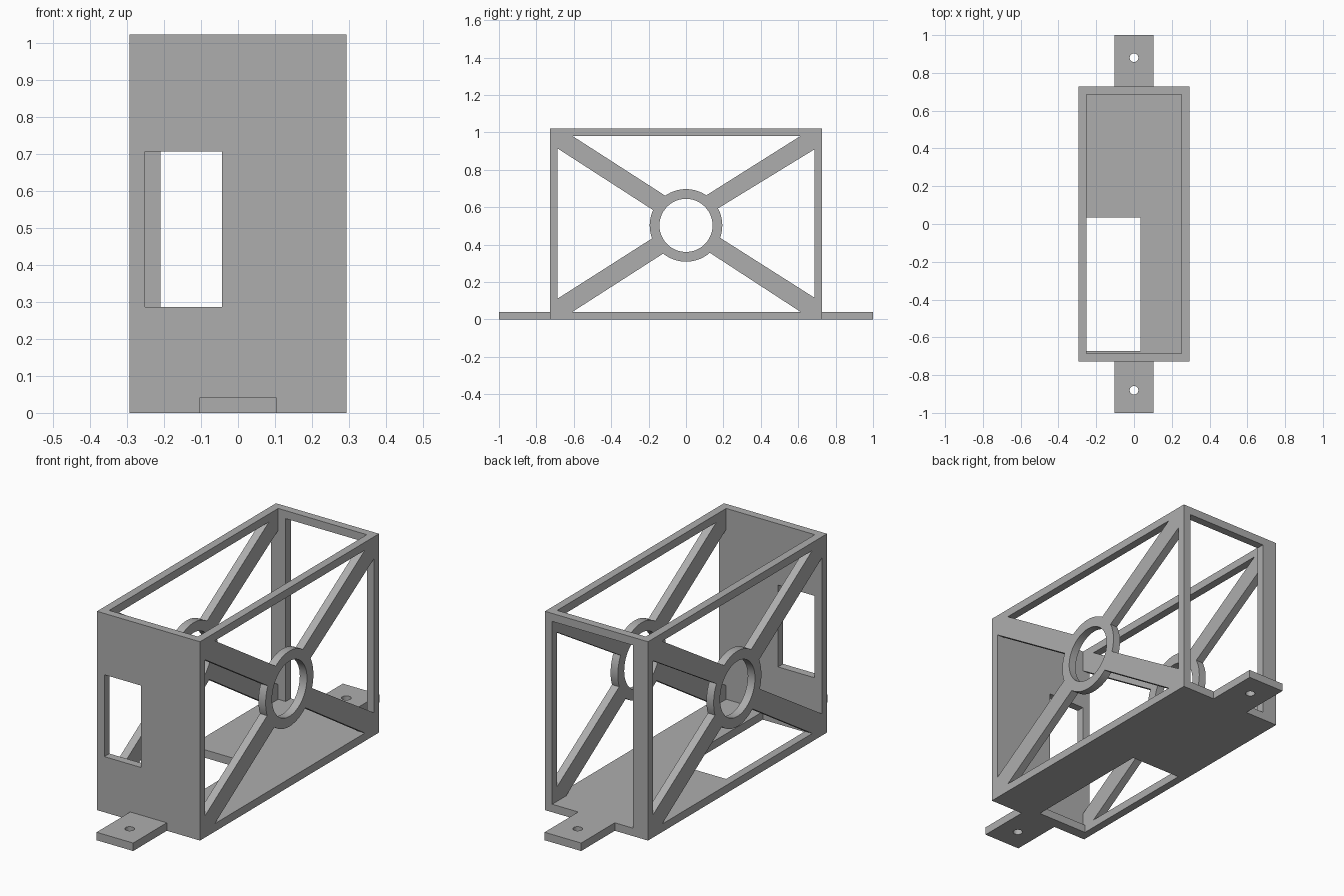
import bpy
from math import radians, cos, sin
from mathutils import Matrix

default = bpy.data.objects.get("Cube")
if default:
    bpy.data.objects.remove(default, do_unlink=True)

grey = bpy.data.materials.new("plain grey")
grey.use_nodes = True
COLOUR = (0.42, 0.42, 0.42, 1)
grey.diffuse_color = COLOUR
grey.node_tree.nodes["Principled BSDF"].inputs["Base Color"].default_value = COLOUR

# Overall dimensions
W, L, H = 0.293, 0.727, 1.022     # half width, half length, height
T = 0.041                         # wall thickness
IN_X, IN_Y = W - T, L - T
RING_Z, RING_OUT, RING_IN = 0.503, 0.194, 0.142

# Plate planes: local x, y, z mapped to model axes
FLAT = Matrix.Identity(4)
FACING_X = Matrix(((0, 0, 1, 0), (1, 0, 0, 0), (0, 1, 0, 0), (0, 0, 0, 1)))
FACING_Y = Matrix(((1, 0, 0, 0), (0, 0, -1, 0), (0, 1, 0, 0), (0, 0, 0, 1)))


def rect(x0, y0, x1, y1):
    return [(x0, y0), (x1, y0), (x1, y1), (x0, y1)]


def arc(cx, cy, r, start, end, steps):
    angles = [radians(start + (end - start) * i / steps) for i in range(steps + 1)]
    return [(cx + r * cos(a), cy + r * sin(a)) for a in angles]


def circle(cx, cy, r, steps):
    return arc(cx, cy, r, 0, 360, steps)[:-1]


def plate(name, loops, plane, centre):
    """Flat panel of wall thickness: first loop is the outline, the rest are holes."""
    curve = bpy.data.curves.new(name, 'CURVE')
    curve.dimensions = '2D'
    curve.fill_mode = 'BOTH'
    curve.extrude = T / 2
    for loop in loops:
        spline = curve.splines.new('POLY')
        spline.points.add(len(loop) - 1)
        for point, (x, y) in zip(spline.points, loop):
            point.co = (x, y, 0, 1)
        spline.use_cyclic_u = True
    obj = bpy.data.objects.new(name, curve)
    bpy.context.collection.objects.link(obj)
    bpy.ops.object.select_all(action='DESELECT')
    obj.select_set(True)
    bpy.context.view_layer.objects.active = obj
    bpy.ops.object.convert(target='MESH')
    obj = bpy.context.view_layer.objects.active
    obj.data.transform(Matrix.Translation(centre) @ plane)
    obj.data.materials.clear()
    obj.data.materials.append(grey)
    bpy.ops.object.mode_set(mode='EDIT')
    bpy.ops.mesh.select_all(action='SELECT')
    bpy.ops.mesh.remove_doubles(threshold=0.0001)
    bpy.ops.mesh.normals_make_consistent(inside=False)
    bpy.ops.object.mode_set(mode='OBJECT')
    bpy.ops.object.shade_smooth_by_angle(angle=radians(30))
    return obj


# Side trusses: four openings, each ending in an arc around the central ring
def opening(a, b, angle_b, angle_a):
    return [a, b] + arc(0, RING_Z, RING_OUT, angle_b, angle_a, 14)


top, low = H - T, T
side_loops = [
    rect(-L, 0, L, H),
    opening((-0.607, top), (0.612, top), 56, 125),
    opening((IN_Y, 0.909), (IN_Y, 0.117), -20, 28),
    opening((0.612, low), (-0.607, low), 231, 311),
    opening((-IN_Y, 0.112), (-IN_Y, 0.914), 155, 201),
    circle(0, RING_Z, RING_IN, 48),
]
for name, s in (("left_truss", 1), ("right_truss", -1)):
    plate(name, side_loops, FACING_X, (s * (W - T / 2), 0, 0))

# Floor with mounting tabs, screw holes and a notch against the right truss
TAB = 0.104
floor = [
    (-IN_X, -L), (-TAB, -L), (-TAB, -1), (TAB, -1), (TAB, -L), (IN_X, -L),
    (IN_X, L), (TAB, L), (TAB, 1), (-TAB, 1), (-TAB, L), (-IN_X, L),
    (-IN_X, 0.034), (0.034, 0.034), (0.034, -0.672), (-IN_X, -0.672),
]
holes = [circle(0, s * 0.88, 0.023, 24) for s in (1, -1)]
plate("floor", [floor] + holes, FLAT, (0, 0, T / 2))

# Front wall with its offset window
plate("front_wall", [rect(-IN_X, T, IN_X, H), rect(-0.21 - T, 0.286, -0.043, 0.707)],
      FACING_Y, (0, -L + T / 2, 0))

# Open back: a top bar with one extra post on the right
POST = -0.209
plate("back_frame", [[(-IN_X, T), (POST, T), (POST, top), (IN_X, top), (IN_X, H), (-IN_X, H)]],
      FACING_Y, (0, L - T / 2, 0))
